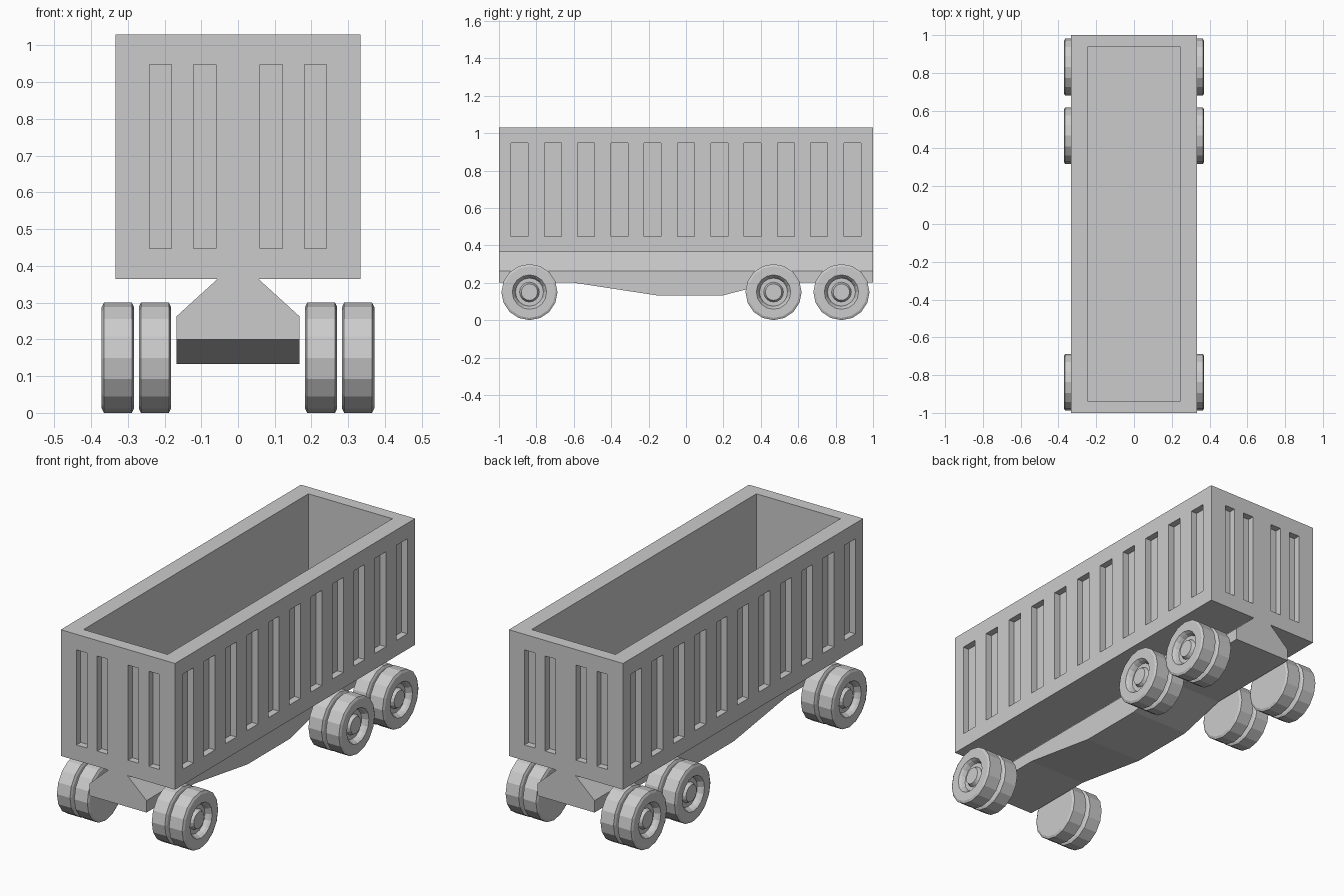
import bpy, bmesh, math
from mathutils import Matrix, Vector

if "Cube" in bpy.data.objects:
    bpy.data.objects.remove(bpy.data.objects["Cube"])

grey = bpy.data.materials.new("plain grey")
grey.diffuse_color = (0.6, 0.6, 0.6, 1)
grey.use_nodes = True
grey.node_tree.nodes["Principled BSDF"].inputs["Base Color"].default_value = grey.diffuse_color


def add_object(name, bm):
    bmesh.ops.recalc_face_normals(bm, faces=bm.faces)
    mesh = bpy.data.meshes.new(name)
    bm.to_mesh(mesh)
    bm.free()
    mesh.materials.append(grey)
    obj = bpy.data.objects.new(name, mesh)
    bpy.context.collection.objects.link(obj)
    return obj


def add_box(bm, lo, hi):
    lo, hi = Vector(lo), Vector(hi)
    mat = Matrix.Translation((lo + hi) / 2) @ Matrix.Diagonal((*(hi - lo), 1))
    bmesh.ops.create_cube(bm, size=1, matrix=mat)


def bridge(bm, rings):
    for a, b in zip(rings, rings[1:]):
        for i in range(len(a)):
            j = (i + 1) % len(a)
            bm.faces.new((a[i], a[j], b[j], b[i]))


# Open container body
W, L, Z0, Z1 = 0.333, 1.0, 0.365, 1.03
bm = bmesh.new()
add_box(bm, (-W, -L, Z0), (W, L, Z1))
body = add_object("container_body", bm)

# Cutters: the hold and the recessed slots on all four walls
depth, s0, s1 = 0.035, 0.447, 0.948
bm = bmesh.new()
add_box(bm, (-0.245, -0.936, 0.43), (0.245, 0.936, 1.2))
for side in (-1, 1):
    for i in range(11):
        y = -0.89 + 0.178 * i
        xs = sorted((side * (W - depth), side * (W + 0.1)))
        add_box(bm, (xs[0], y - 0.0455, s0), (xs[1], y + 0.0455, s1))
    for x in (-0.211, -0.09, 0.09, 0.211):
        ys = sorted((side * (L - depth), side * (L + 0.1)))
        add_box(bm, (x - 0.0305, ys[0], s0), (x + 0.0305, ys[1], s1))
cutter = add_object("slot_cutter", bm)
cutter.hide_render = True
mod = body.modifiers.new("cut", 'BOOLEAN')
mod.operation = 'DIFFERENCE'
mod.solver = 'EXACT'
mod.object = cutter
bpy.context.view_layer.update()
cut_mesh = bpy.data.meshes.new_from_object(
    body.evaluated_get(bpy.context.evaluated_depsgraph_get()))
body.modifiers.clear()
body.data = cut_mesh
bpy.data.objects.remove(cutter)

# Chassis beam with a narrow neck and a sagging belly
bm = bmesh.new()
rings = []
for y, zb in ((-1, 0.2), (-0.6, 0.2), (-0.16, 0.133),
              (0.2, 0.133), (0.46, 0.2), (1, 0.2)):
    half = [(0.055, Z0), (0.167, 0.263), (0.167, zb)]
    section = half + [(-x, z) for x, z in reversed(half)]
    rings.append([bm.verts.new((x, y, z)) for x, z in section])
bridge(bm, rings)
bm.faces.new(rings[0])
bm.faces.new(rings[-1])
add_object("chassis", bm)

# Wheel turned from a profile of (radius, x) with a recessed rim and raised hub
R, H, SIDES = 0.15, 0.044, 16
profile = [(0.138, -H), (R, -H + 0.006), (R, H - 0.006), (0.138, H),
           (0.092, H), (0.083, H - 0.012), (0.075, H - 0.03),
           (0.053, H - 0.03), (0.044, H - 0.012)]
bm = bmesh.new()
rings = []
for r, x in profile:
    angles = [2 * math.pi * k / SIDES for k in range(SIDES)]
    rings.append([bm.verts.new((x, r * math.sin(a), r * math.cos(a))) for a in angles])
bridge(bm, rings)
bm.faces.new(rings[0])
bm.faces.new(rings[-1])
wheel = add_object("wheel", bm)

# Dual wheels on three axles, hub side outwards
for axle, y in (("front", -0.837), ("middle", 0.468), ("rear", 0.831)):
    for side, label in ((1, "right"), (-1, "left")):
        for x, place in ((0.226, "inner"), (0.327, "outer")):
            obj = bpy.data.objects.new(f"{axle}_{label}_{place}_wheel", wheel.data)
            obj.location = (side * x, y, R)
            obj.rotation_euler.z = 0 if side > 0 else math.pi
            bpy.context.collection.objects.link(obj)
bpy.data.objects.remove(wheel)
